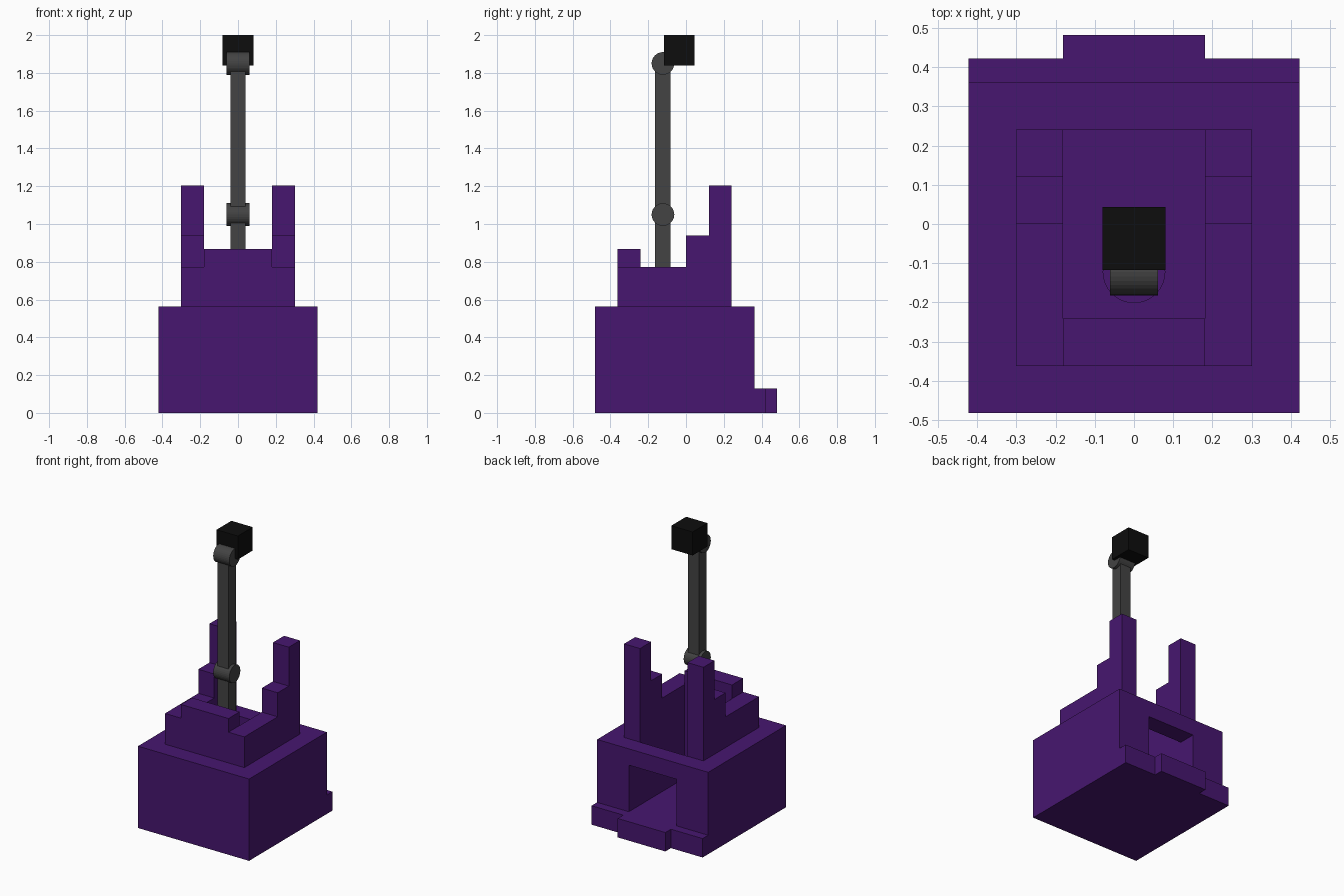
import bpy, bmesh, math
from mathutils import Matrix, Vector

if "Cube" in bpy.data.objects:
    bpy.data.objects.remove(bpy.data.objects["Cube"])

U = 0.0603  # plan grid step


def material(name, rgb):
    m = bpy.data.materials.new(name)
    m.diffuse_color = (*rgb, 1)
    m.use_nodes = True
    m.node_tree.nodes["Principled BSDF"].inputs["Base Color"].default_value = m.diffuse_color
    return m


PURPLE = material("purple", (0.063, 0.008, 0.16))
GREY = material("dark grey", (0.056, 0.056, 0.056))
BLACK = material("black", (0.004, 0.004, 0.004))


def finish(name, bm, mat):
    bmesh.ops.recalc_face_normals(bm, faces=bm.faces[:])
    me = bpy.data.meshes.new(name)
    bm.to_mesh(me)
    bm.free()
    ob = bpy.data.objects.new(name, me)
    bpy.context.collection.objects.link(ob)
    if mat:
        me.materials.append(mat)
    return ob


def box(name, x, y, z, mat):
    bm = bmesh.new()
    bmesh.ops.create_cube(bm, size=1)
    for v in bm.verts:
        v.co = Vector([a + (b - a) * (c + 0.5) for (a, b), c in zip((x, y, z), v.co)])
    return finish(name, bm, mat)


def prism(name, points, push, mat):
    bm = bmesh.new()
    face = bm.faces.new([bm.verts.new(p) for p in points])
    new = bmesh.ops.extrude_face_region(bm, geom=[face])["geom"]
    bmesh.ops.translate(bm, vec=push, verts=[g for g in new if isinstance(g, bmesh.types.BMVert)])
    return finish(name, bm, mat)


def cylinder(name, centre, radius, depth, mat, along_x=False):
    bm = bmesh.new()
    turn = Matrix.Rotation(math.pi / 2, 4, 'Y') if along_x else Matrix()
    bmesh.ops.create_cone(bm, cap_ends=True, segments=32, radius1=radius, radius2=radius,
                          depth=depth, matrix=Matrix.Translation(centre) @ turn)
    return finish(name, bm, mat)


# Main body, hollowed by an open shaft and a rear doorway
body = box("body", (-7*U, 7*U), (-8*U, 6*U), (0, 0.562), PURPLE)
shaft = box("shaft_cutter", (-3*U, 3*U), (-4*U, 4*U), (0.13, 0.8), None)
door = box("doorway_cutter", (-3*U, 3*U), (3*U, 7*U), (0.13, 0.45), None)
for cutter in (shaft, door):
    cutter.hide_render = True
    mod = body.modifiers.new("cut", 'BOOLEAN')
    mod.operation = 'DIFFERENCE'
    mod.solver = 'EXACT'
    mod.object = cutter
    bpy.context.view_layer.objects.active = body
    bpy.ops.object.modifier_apply(modifier=mod.name)
for cutter in (shaft, door):
    bpy.data.objects.remove(cutter)

# Rear doorstep
step = [(-7, 6), (7, 6), (7, 7), (3, 7), (3, 8), (-3, 8), (-3, 7), (-7, 7)]
prism("doorstep", [(x*U, y*U, 0) for x, y in step], (0, 0, 0.13), PURPLE)

# Stepped side walls rising to the rear posts, and the front wall
wall = [(-6, 0.562), (4, 0.562), (4, 1.205), (2, 1.205), (2, 0.938),
        (0, 0.938), (0, 0.773), (-6, 0.773)]
for side, x in (("left", -5*U), ("right", 3*U)):
    prism(side + "_wall", [(x, y*U, z) for y, z in wall], (2*U, 0, 0), PURPLE)
box("front_wall", (-3*U, 3*U), (-6*U, -4*U), (0.562, 0.867), PURPLE)

# Jointed arm standing on the shaft floor
AY = -0.122
cylinder("arm_base", (0, AY, 0.19), 0.08, 0.12, PURPLE)
for name, lo, hi in (("lower_arm", 0.25, 1.05), ("upper_arm", 1.05, 1.85)):
    box(name, (-0.041, 0.041), (AY - 0.041, AY + 0.041), (lo, hi), GREY)
for name, z in (("elbow_joint", 1.05), ("head_joint", 1.85)):
    cylinder(name, (0, AY, z), 0.06, 0.122, GREY, along_x=True)

# Head block
box("head", (-0.081, 0.081), (-0.117, 0.044), (1.839, 2.0), BLACK)
